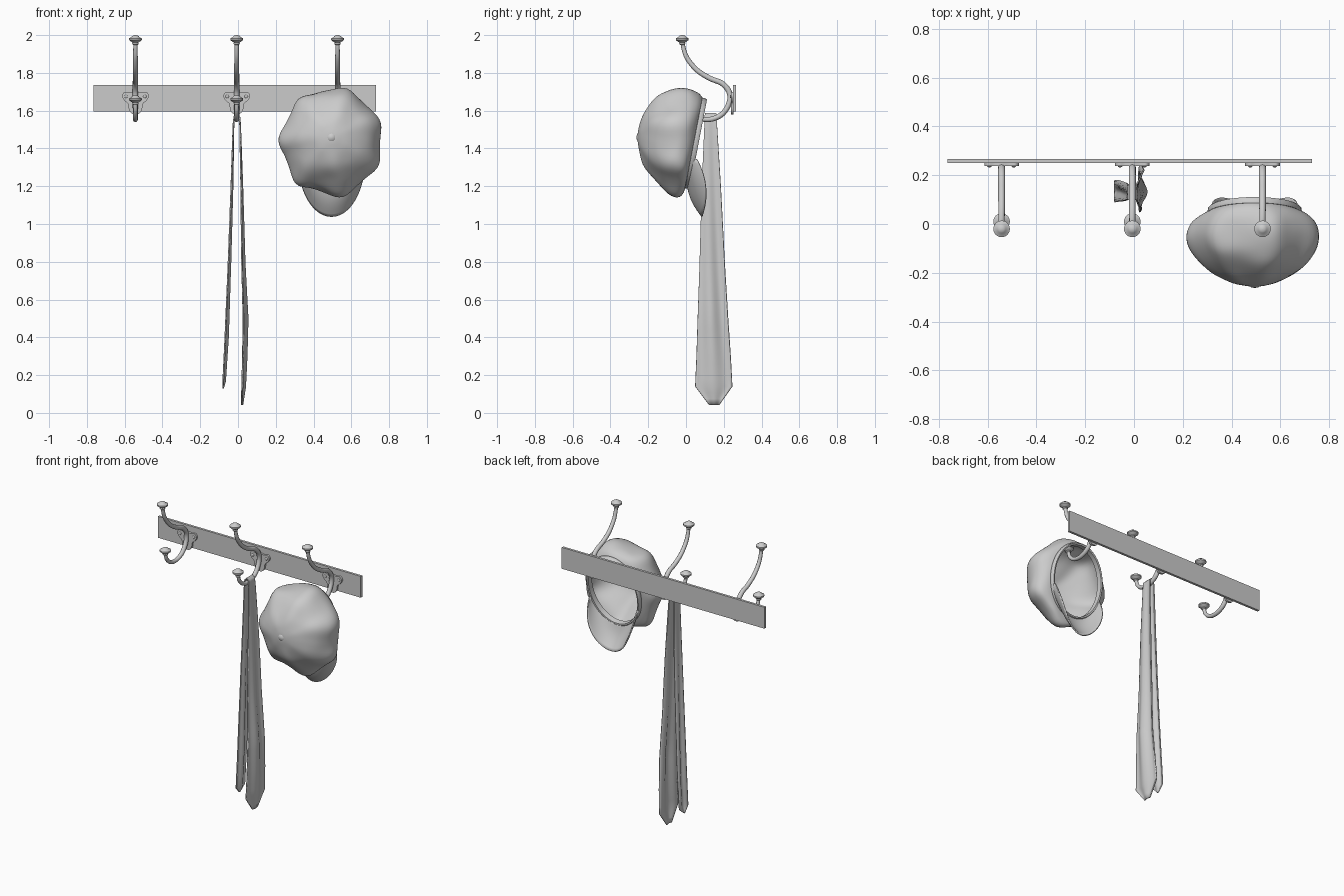
import bpy, bmesh, math
from mathutils import Vector, noise

if "Cube" in bpy.data.objects:
    bpy.data.objects.remove(bpy.data.objects["Cube"])


def spline(pts, n=6, closed=False):
    """Catmull-Rom through tuples of any length."""
    out, m = [], len(pts)
    get = (lambda i: pts[i % m]) if closed else (lambda i: pts[max(0, min(m - 1, i))])
    for i in range(m if closed else m - 1):
        for k in range(n):
            t = k / n
            out.append(tuple(0.5 * (2 * b + (c - a) * t + (2 * a - 5 * b + 4 * c - d) * t * t
                                    + (3 * b - a - 3 * c + d) * t ** 3)
                             for a, b, c, d in zip(get(i - 1), get(i), get(i + 1), get(i + 2))))
    return out if closed else out + [tuple(pts[-1])]


def finish(name, bm, angle=40, thick=0, offset=0):
    bmesh.ops.remove_doubles(bm, verts=bm.verts, dist=1e-5)
    bmesh.ops.recalc_face_normals(bm, faces=bm.faces)
    me = bpy.data.meshes.new(name)
    bm.to_mesh(me)
    bm.free()
    ob = bpy.data.objects.new(name, me)
    bpy.context.collection.objects.link(ob)
    bpy.ops.object.select_all(action='DESELECT')
    bpy.context.view_layer.objects.active = ob
    ob.select_set(True)
    bpy.ops.object.shade_smooth_by_angle(angle=math.radians(angle))
    if thick:
        mod = ob.modifiers.new("thickness", 'SOLIDIFY')
        mod.thickness, mod.offset = thick, offset
    return ob


def loft(bm, rows, closed=True, caps=False):
    vs = [[bm.verts.new(p) for p in r] for r in rows]
    n = len(vs[0])
    for a, b in zip(vs, vs[1:]):
        for j in range(n if closed else n - 1):
            k = (j + 1) % n
            bm.faces.new((a[j], a[k], b[k], b[j]))
    if caps:
        bm.faces.new(vs[0])
        bm.faces.new(vs[-1])


def circle(n):
    return [(math.cos(2 * math.pi * i / n), math.sin(2 * math.pi * i / n)) for i in range(n)]


def lathe(bm, profile, centre, axis='z', n=24):
    cx, cy, cz = centre
    rows = []
    for r, h in profile:
        rows.append([(cx + r * c, cy + r * s, cz + h) if axis == 'z' else
                     (cx + r * c, cy - h, cz + r * s) for c, s in circle(n)])
    loft(bm, rows, caps=True)


def prism(bm, outline, y0, y1):
    loft(bm, [[(x, y, z) for x, z in outline] for y in (y0, y1)], caps=True)


# wall board
bm = bmesh.new()
prism(bm, [(-.765, 1.595), (.73, 1.595), (.73, 1.737), (-.765, 1.737)], .25, .266)
finish("wall_board", bm, 30)

# double hooks
PATH = [(-.017, 1.965), (-.013, 1.93), (.008, 1.875), (.058, 1.815), (.125, 1.772), (.19, 1.745),
        (.228, 1.70), (.23, 1.645), (.195, 1.585), (.135, 1.555), (.07, 1.56), (.025, 1.597), (.01, 1.645)]
KNOB = [(.012, -.03), (.017, -.024), (.014, -.018), (.024, -.012), (.034, -.004), (.034, .005),
        (.022, .011), (.017, .017), (.009, .021), (.001, .022)]
HALF = [(0, 1.699), (.03, 1.695), (.057, 1.699), (.071, 1.678), (.058, 1.653), (.04, 1.637),
        (.034, 1.605), (.02, 1.585), (0, 1.58)]


def hook(x, tag):
    # bent arm
    bm, pts, rows = bmesh.new(), spline(PATH, 6), []
    for i, (y, z) in enumerate(pts):
        a, b = pts[max(i - 1, 0)], pts[min(i + 1, len(pts) - 1)]
        t = Vector((0, b[0] - a[0], b[1] - a[1])).normalized()
        nrm = Vector((0, -t.z, t.y))
        r = .0105 + .004 * math.sin(math.pi * i / (len(pts) - 1))
        rows.append([Vector((x, y, z)) + Vector((r * c, 0, 0)) + nrm * (r * s) for c, s in circle(12)])
    loft(bm, rows, caps=True)
    finish("hook_arm_" + tag, bm)
    # end knobs
    bm = bmesh.new()
    lathe(bm, KNOB, (x, -.02, 1.978))
    lathe(bm, KNOB, (x, .01, 1.66))
    finish("hook_knobs_" + tag, bm)
    # back plate with two screws
    bm = bmesh.new()
    outline = HALF + [(-a, b) for a, b in HALF[-2:0:-1]]
    prism(bm, [(x + a, b) for a, b in spline(outline, 4, True)], .237, .251)
    finish("hook_plate_" + tag, bm)
    bm = bmesh.new()
    for s in (-1, 1):
        lathe(bm, [(.009, 0), (.009, .002), (.006, .005), (.001, .006)], (x + s * .05, .238, 1.675), 'y', 12)
    finish("hook_screws_" + tag, bm)


for x, tag in ((-.543, "left"), (-.007, "middle"), (.527, "right")):
    hook(x, tag)

# necktie: (x, z, y centre, half width, fold depth) along its length
TIE = [(-.078, .13, .13, .003, 0), (-.073, .17, .135, .045, .006), (-.06, .4, .135, .044, .008),
       (-.045, .8, .133, .04, .006), (-.032, 1.2, .132, .036, .004), (-.024, 1.53, .131, .03, .001),
       (-.02, 1.57, .13, .03, 0), (-.006, 1.585, .13, .03, 0), (.008, 1.57, .13, .031, 0),
       (.011, 1.53, .131, .033, .001), (.02, 1.2, .134, .05, .004), (.028, .8, .138, .066, .008),
       (.04, .5, .142, .08, .012), (.036, .3, .146, .09, .011), (.03, .14, .147, .098, .009),
       (.019, .01, .15, .003, 0)]
rows = []
for a, b in zip(TIE, TIE[1:]):
    straight = min(a[3], b[3]) < .01
    for k in range(4):
        x, z, y, w, f = (p + (q - p) * k / 4 for p, q in zip(a, b))
        rows.append([(x + f * math.sin(4.2 * u + 1.5 + 1.2 * z), y + w * u, z + (.0 if straight else 0))
                     for u in [j / 8 - 1 for j in range(17)]])
bm = bmesh.new()
loft(bm, rows, closed=False)
finish("necktie", bm, 50, .007)

# cap crown: rings (y, z, half width, half height, tilt, panel ripple) from opening to apex
CX = .495
RINGS = [(.038, 1.43, .192, .242, .19, 0), (.024, 1.432, .222, .262, .15, .015), (-.005, 1.434, .25, .274, .09, .035),
         (-.05, 1.436, .262, .274, .03, .045), (-.10, 1.438, .25, .258, 0, .045), (-.155, 1.443, .212, .217, 0, .04),
         (-.205, 1.449, .156, .158, 0, .03), (-.236, 1.454, .092, .092, 0, .02), (-.25, 1.457, .035, .035, 0, 0),
         (-.252, 1.458, .001, .001, 0, 0)]
rows = []
for y, z, a, b, tilt, rip in spline(RINGS, 4):
    row = []
    for i, (c, s) in enumerate(circle(84)):
        th = 2 * math.pi * i / 84
        wave = math.cos(7 * (th - math.radians(75)))
        k = 1 + rip * (wave + .25 * wave * wave)
        p = Vector((CX + a * c * k, y + b * s * math.sin(tilt) * k, z + b * s * math.cos(tilt) * k))
        p.y += .25 * rip * noise.noise(p * 9)
        p.z += .3 * rip * noise.noise(p * 7 + Vector((5, 2, 1)))
        row.append(p)
    rows.append(row)
bm = bmesh.new()
loft(bm, rows)
finish("cap_crown", bm, 60, .008)

# cap button
bm = bmesh.new()
lathe(bm, [(.022, 0), (.022, .006), (.015, .012), (.001, .014)], (CX, -.248, 1.458), 'y', 20)
finish("cap_button", bm)

# cap band around the opening
V, N = Vector((0, .188, .982)), Vector((0, -.982, .188))
C = Vector((CX, .066, 1.424))


def oval(a, b, d, n=64):
    return [C + Vector((a * c, 0, 0)) + V * (b * s) + N * d for c, s in circle(n)]


bm = bmesh.new()
loft(bm, [oval(.176, .226, .036), oval(.192, .242, .036), oval(.195, .245, .03), oval(.192, .242, .004),
          oval(.187, .237, 0), oval(.178, .228, .002), oval(.176, .226, .036)])
finish("cap_band", bm, 50)

# curved visor hanging below the band
rows = []
for j in range(11):
    t, row = j / 10, []
    for i in range(33):
        s = i / 16 - 1
        phi, psi = s * math.radians(70), s * math.pi / 2
        base = C + Vector((.188 * math.sin(phi), 0, 0)) - V * (.236 * math.cos(phi)) + N * .012
        c = math.cos(psi)
        edge = Vector((CX + .175 * math.sin(psi), .06 + .158 * c - .133 * c * c, 1.342 - .302 * c))
        row.append(base.lerp(edge, t) + Vector((0, -.012 * math.sin(math.pi * t) * c, 0)))
    rows.append(row)
bm = bmesh.new()
loft(bm, rows, closed=False)
finish("cap_visor", bm, 50, .008)
